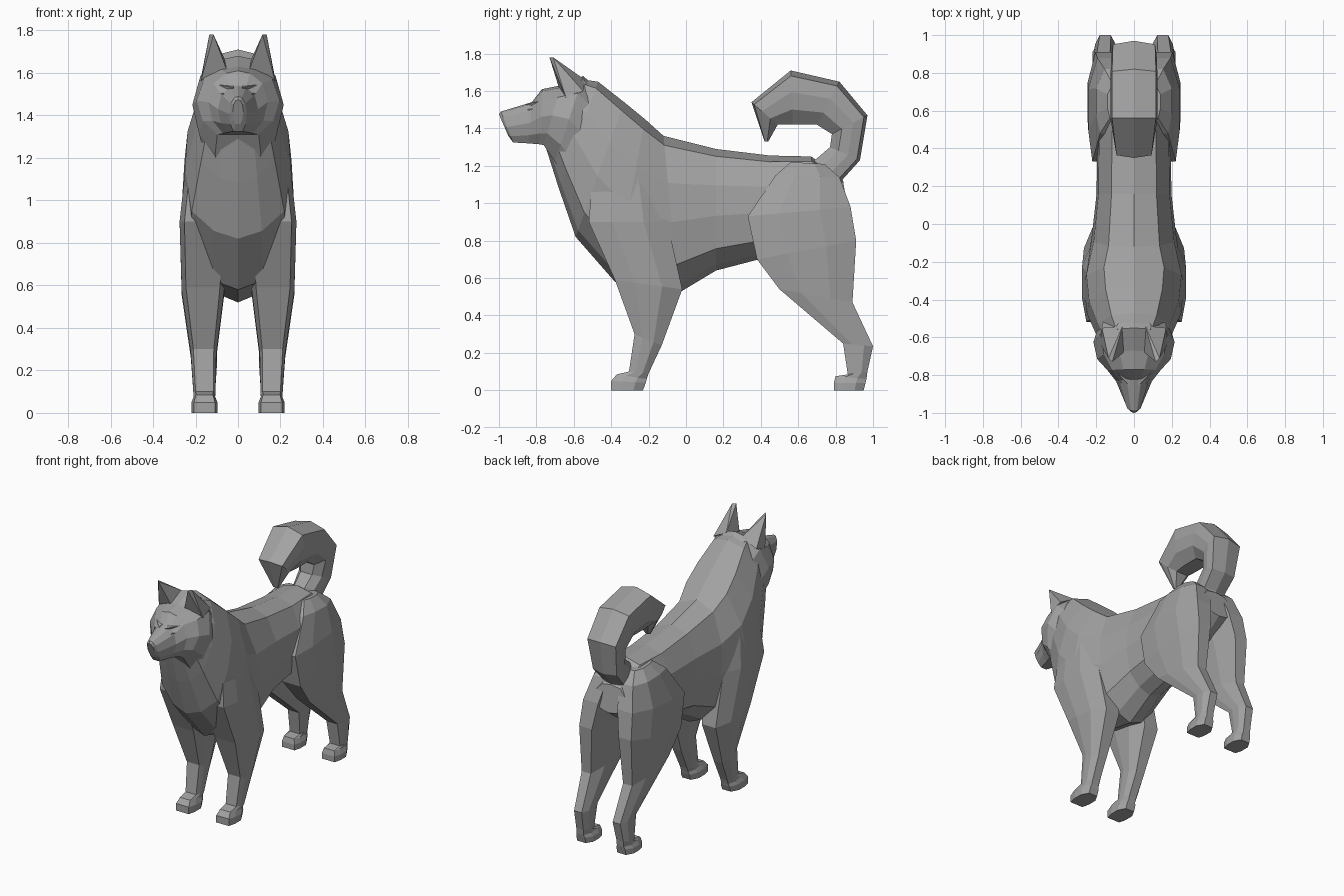
import bpy, bmesh

coat = bpy.data.materials.new("grey_coat")
coat.diffuse_color = (.36, .36, .36, 1)


def finish(name, bm, mirror=False):
    bmesh.ops.remove_doubles(bm, verts=bm.verts, dist=1e-4)
    bmesh.ops.recalc_face_normals(bm, faces=bm.faces)
    me = bpy.data.meshes.new(name)
    bm.to_mesh(me)
    bm.free()
    me.materials.append(coat)
    ob = bpy.data.objects.new(name, me)
    bpy.context.collection.objects.link(ob)
    if mirror:
        ob.modifiers.new("Mirror", 'MIRROR')
    return ob


def loft(name, rings, half, mirror=False):
    """Rings are (y0, z0, y1, z1, centre x, half width); half is a profile of (x, t)."""
    prof = half + [(-x, t) for x, t in reversed(half)]
    bm = bmesh.new()
    loops = [[bm.verts.new((cx + x * w, y0 + (y1 - y0) * t, z0 + (z1 - z0) * t))
              for x, t in prof] for y0, z0, y1, z1, cx, w in rings]
    n = len(prof)
    for a, b in zip(loops, loops[1:]):
        for i in range(n):
            j = (i + 1) % n
            bm.faces.new((a[i], a[j], b[j], b[i]))
    bm.faces.new(loops[0])
    bm.faces.new(loops[-1])
    return finish(name, bm, mirror)


def hull(name, pts):
    bm = bmesh.new()
    for p in pts:
        bm.verts.new(p)
    bmesh.ops.convex_hull(bm, input=bm.verts)
    return finish(name, bm, True)


# Torso and neck, rings from rump to throat (top point, bottom point)
loft("torso", [
    (.84, 1.12, .87, .93, 0, .12),
    (.67, 1.25, .72, .82, 0, .18),
    (.45, 1.255, .39, .70, 0, .195),
    (.16, 1.29, .16, .64, 0, .198),
    (-.12, 1.36, -.04, .52, 0, .225),
    (-.22, 1.45, -.38, .58, 0, .265),
    (-.33, 1.54, -.59, .82, 0, .25),
    (-.47, 1.65, -.68, 1.08, 0, .20),
    (-.54, 1.66, -.75, 1.30, 0, .16),
], [(0, 0), (.6, .06), (.95, .3), (1, .55), (.87, .82), (.45, .95), (0, 1)])

# Head with cheek ruff and muzzle
loft("head", [
    (-.41, 1.56, -.62, 1.10, 0, .18),
    (-.55, 1.68, -.70, 1.22, 0, .215),
    (-.67, 1.63, -.76, 1.31, 0, .195),
    (-.77, 1.61, -.78, 1.315, 0, .14),
    (-.825, 1.54, -.84, 1.32, 0, .095),
    (-.99, 1.49, -.925, 1.325, 0, .042),
    (-1.0, 1.475, -.95, 1.36, 0, .025),
], [(0, 0), (.4, .04), (.82, .2), (1, .5), (.85, .8), (.5, 1)])

# Ears, brows and eyes
hull("ears", [(.055, -.68, 1.62), (.175, -.64, 1.56), (.17, -.55, 1.60),
              (.06, -.54, 1.66), (.115, -.73, 1.78), (.135, -.71, 1.78)])
hull("brows", [(.02, -.86, 1.53), (.02, -.78, 1.55), (.12, -.76, 1.55),
               (.12, -.74, 1.51), (.03, -.80, 1.50)])
hull("eyes", [(.045, -.87, 1.48), (.07, -.84, 1.505), (.12, -.77, 1.50),
              (.08, -.82, 1.46), (.07, -.75, 1.49)])

# Legs, rings from paw to shoulder or hip (front point, back point)
leg = [(.8, 0), (1, .3), (1, .7), (.55, 1)]
loft("front_legs", [
    (-.40, 0, -.23, 0, .158, .062),
    (-.40, .05, -.215, .04, .158, .062),
    (-.37, .085, -.21, .06, .158, .05),
    (-.305, .10, -.20, .09, .158, .052),
    (-.275, .30, -.13, .24, .162, .06),
    (-.38, .59, -.02, .54, .165, .10),
    (-.52, .90, -.10, .90, .16, .115),
    (-.50, 1.15, -.15, 1.15, .14, .107),
    (-.42, 1.28, -.25, 1.28, .10, .08),
], leg, True)
loft("hind_legs", [
    (.79, 0, .95, 0, .158, .062),
    (.79, .04, .96, .04, .158, .062),
    (.80, .075, .965, .06, .158, .05),
    (.865, .085, .97, .10, .158, .05),
    (.84, .25, 1.0, .235, .152, .054),
    (.50, .54, .89, .47, .163, .065),
    (.38, .70, .91, .80, .155, .09),
    (.33, .93, .88, .98, .135, .107),
    (.48, 1.15, .82, 1.14, .10, .10),
    (.56, 1.22, .74, 1.21, .08, .06),
], leg, True)

# Curled tail (outer point, inner point)
loft("tail", [
    (.80, 1.05, .62, 1.18, 0, .08),
    (.84, 1.13, .70, 1.24, 0, .09),
    (.93, 1.23, .77, 1.30, 0, .10),
    (.97, 1.47, .78, 1.37, 0, .12),
    (.82, 1.65, .70, 1.42, 0, .125),
    (.56, 1.71, .57, 1.42, 0, .125),
    (.35, 1.54, .49, 1.42, 0, .10),
    (.42, 1.33, .44, 1.33, 0, .02),
], [(0, 0), (.93, .1), (1, .4), (.9, .72), (.45, 1)])
